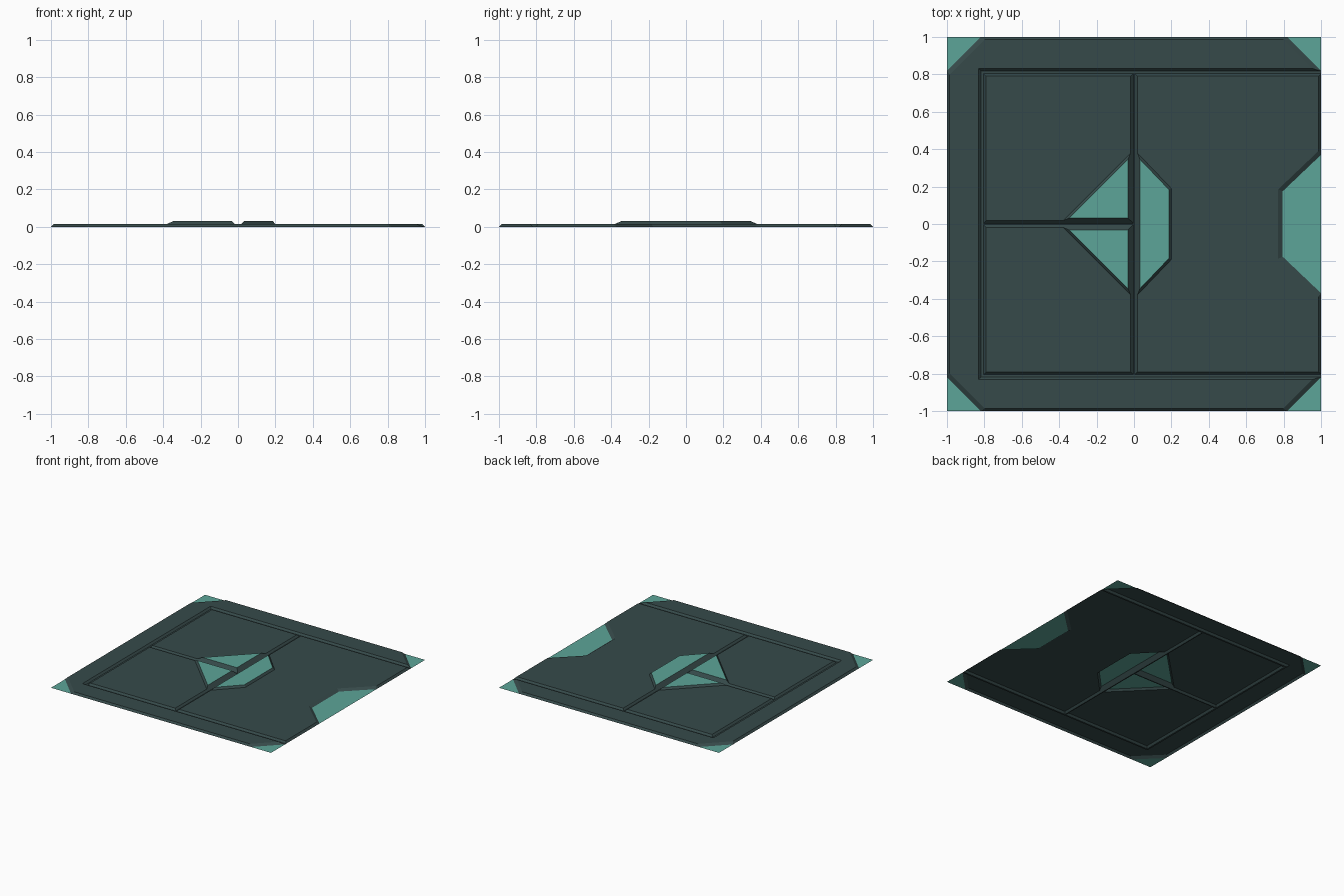
import bpy
from mathutils import Vector

if "Cube" in bpy.data.objects:
    bpy.data.objects.remove(bpy.data.objects["Cube"])

TOP, HILL = 0.015, 0.03      # panel height, raised plate height
W, WIDE = 0.014, 0.024       # bevel widths


def material(name, rgb):
    m = bpy.data.materials.new(name)
    m.diffuse_color = (*rgb, 1)
    m.use_nodes = True
    m.node_tree.nodes["Principled BSDF"].inputs["Base Color"].default_value = m.diffuse_color
    return m


DARK = material("dark slate", (0.037, 0.068, 0.068))
TEAL = material("teal", (0.108, 0.375, 0.315))


def build(name, faces):
    """faces: list of (3D points, material index); 0 = dark, 1 = teal"""
    verts, polys = [], []
    for pts, _ in faces:
        polys.append(range(len(verts), len(verts) + len(pts)))
        verts += pts
    me = bpy.data.meshes.new(name)
    me.from_pydata(verts, [], [list(p) for p in polys])
    me.materials.append(DARK)
    me.materials.append(TEAL)
    for p, (_, mi) in zip(me.polygons, faces):
        p.material_index = mi
    ob = bpy.data.objects.new(name, me)
    bpy.context.collection.objects.link(ob)


def inset(poly, widths):
    """Mitred inset of a counter-clockwise outline, one width per edge"""
    n = len(poly)
    lines = []
    for i in range(n):
        a, b = Vector(poly[i]), Vector(poly[(i + 1) % n])
        d = (b - a).normalized()
        lines.append((a + Vector((-d.y, d.x)) * widths[i], d))
    out = []
    for i in range(n):
        (p, d), (q, e) = lines[i - 1], lines[i]
        t = (q - p).cross(e) / d.cross(e)
        out.append(tuple(p + d * t))
    return out


def at(poly, z):
    return [(x, y, z) for x, y in poly]


def slopes(low, high, z0, z1):
    n = len(low)
    return [([(*low[i], z0), (*low[(i + 1) % n], z0),
              (*high[(i + 1) % n], z1), (*high[i], z1)], 0) for i in range(n)]


def rect(x0, y0, x1, y1):
    return [(x0, y0), (x1, y0), (x1, y1), (x0, y1)]


def flip(poly):
    return [(x, -y) for x, y in reversed(poly)]


def hill(name, outline):
    t = inset(outline, [W] * len(outline))
    build(name, slopes(outline, t, TOP, HILL) + [(at(t, HILL), 1)])


F, P, G, R = 0.818, 0.804, 0.004, 0.018   # frame, panel, groove half width, groove rim

# Outer frame with cut corners
frame = [(1, F), (F, 1), (-F, 1), (-1, F), (-1, -F),
         (-F, -1), (F, -1), (1, -F), (-F, -F), (-F, F)]
ft = inset(frame, [WIDE, W, WIDE, W, WIDE, W, WIDE, W, W, W])
build("outer_frame", slopes(frame, ft, 0, TOP) + [(at(ft, TOP), 0)])

# Two left panels, each with a raised triangle
low = rect(-P, G, -G, P)
high = inset(low, [W] * 4)
top = [high[0], (-0.38, R), (-R, 0.38), high[2], high[3]]
tri = [(-R, R), (-R, 0.38), (-0.38, R)]
build("left_panel_back", slopes(low, high, 0, TOP) + [(at(top, TOP), 0)])
hill("raised_triangle_back", tri)
build("left_panel_front", slopes(flip(low), flip(high), 0, TOP) + [(at(flip(top), TOP), 0)])
hill("raised_triangle_front", flip(tri))

# Right panel with an edge recess and a raised trapezoid
recess = [(1, -0.37), (1, 0.37), (0.795, 0.175), (0.795, -0.175)]
low = [(G, -P), (1, -P), recess[0], recess[3], recess[2], recess[1], (1, P), (G, P)]
high = inset(low, [W, W, WIDE, WIDE, WIDE, W, W, W])
trap = [(R, -0.38), (0.2, -0.19), (0.2, 0.19), (R, 0.38)]
build("right_panel", slopes(low, high, 0, TOP) + [(at(high + trap[::-1], TOP), 0)])
hill("raised_trapezoid", trap)

# Groove floors
grooves = [rect(-F, P, 1, F), rect(-F, -F, 1, -P), rect(-F, -P, -P, P),
           rect(-G, -P, G, P), rect(-P, -G, -G, G)]
build("groove_floors", [(at(g, 0), 0) for g in grooves])

# Teal floors of the edge recess and corners
build("edge_recess_floor", [(at(recess, 0), 1)])
corners = []
for sx in (-1, 1):
    for sy in (-1, 1):
        c = [(sx, sy), (sx * F, sy), (sx, sy * F)]
        corners.append((at(c if sx * sy > 0 else c[::-1], 0), 1))
build("corner_floors", corners)
